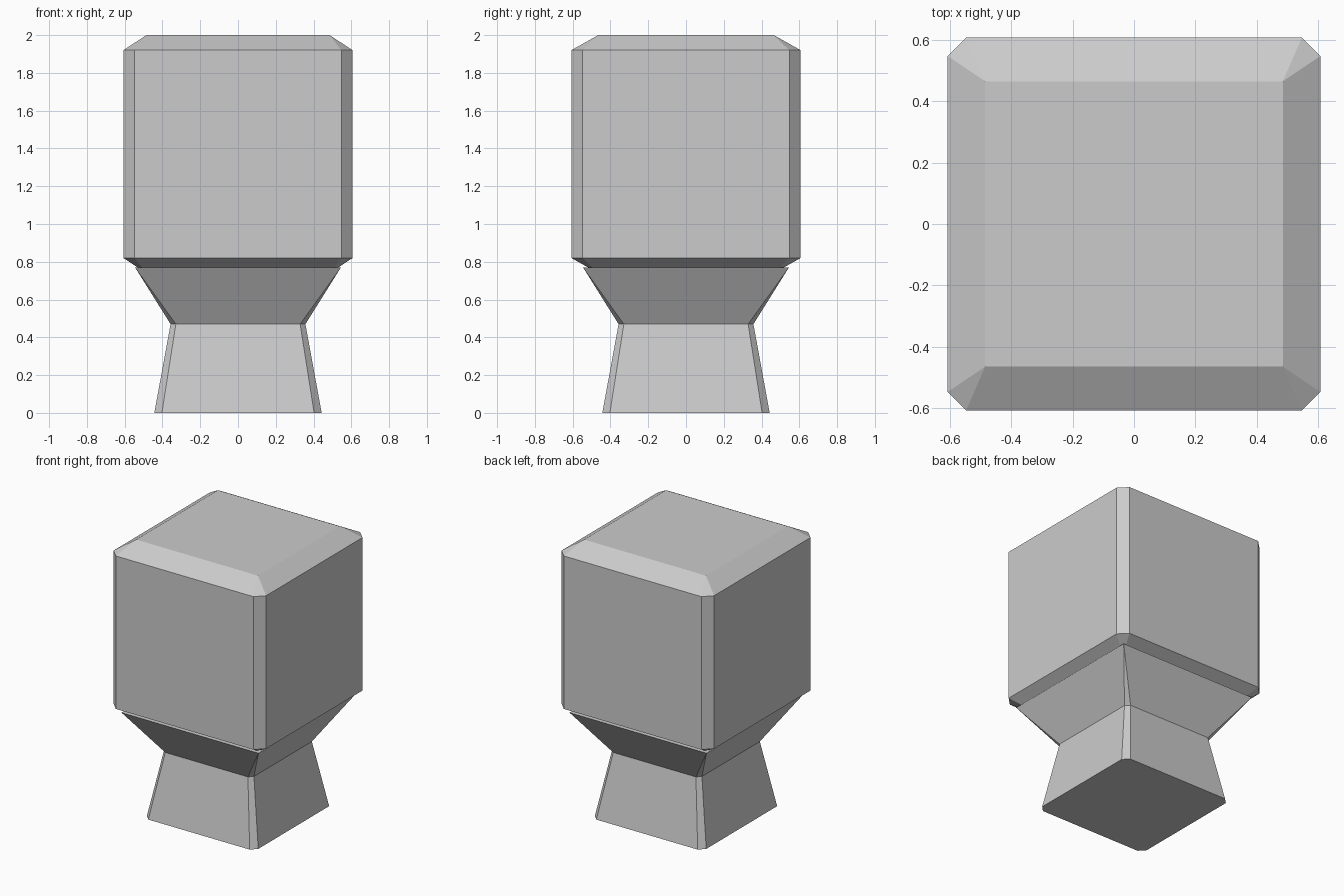
import bpy, bmesh

if "Cube" in bpy.data.objects:
    bpy.data.objects.remove(bpy.data.objects["Cube"])


def ring(bm, hx, hy, cut, z):
    """Rectangle with cut corners; cut 0 gives doubled sharp corners."""
    pts = [(hx, -hy + cut), (hx, hy - cut), (hx - cut, hy), (-hx + cut, hy),
           (-hx, hy - cut), (-hx, -hy + cut), (-hx + cut, -hy), (hx - cut, -hy)]
    return [bm.verts.new((x, y, z)) for x, y in pts]


def loft(name, levels):
    """Stack cut-corner rectangles into a closed solid with flat faces."""
    bm = bmesh.new()
    rings = [ring(bm, *lv) for lv in levels]
    for a, b in zip(rings, rings[1:]):
        for i in range(8):
            j = (i + 1) % 8
            bm.faces.new((a[i], a[j], b[j], b[i]))
    bm.faces.new(rings[0][::-1])
    bm.faces.new(rings[-1])
    bmesh.ops.remove_doubles(bm, verts=bm.verts, dist=0.0005)
    bmesh.ops.recalc_face_normals(bm, faces=bm.faces)
    mesh = bpy.data.meshes.new(name)
    bm.to_mesh(mesh)
    bm.free()
    obj = bpy.data.objects.new(name, mesh)
    bpy.context.collection.objects.link(obj)
    return obj


# Large block with cut corners, tapering to sharp rectangles top and bottom
loft("block", [(0.485, 0.465, 0, 0.74), (0.607, 0.607, 0.06, 0.82),
               (0.607, 0.607, 0.06, 1.92), (0.485, 0.465, 0, 2.0)])

# Waisted pedestal: flared foot, narrow neck, wide top
loft("pedestal", [(0.443, 0.443, 0.04, 0), (0.357, 0.357, 0.028, 0.47),
                  (0.545, 0.545, 0, 0.77)])
